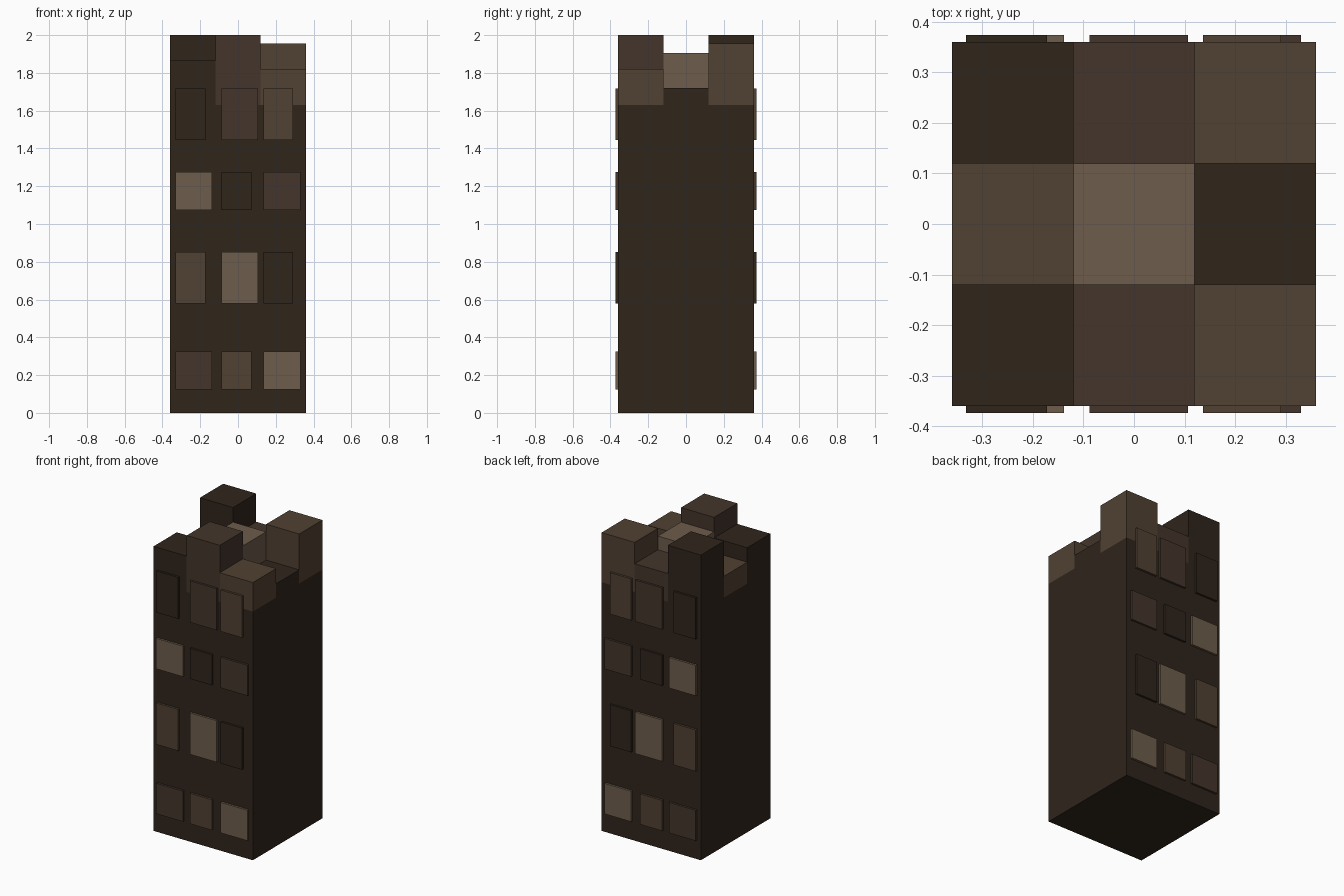
import bpy

if "Cube" in bpy.data.objects:
    bpy.data.objects.remove(bpy.data.objects["Cube"])


def mat(name, rgb):
    m = bpy.data.materials.new(name)
    m.diffuse_color = [(c / 255) ** 2.2 for c in rgb] + [1]
    m.use_nodes = True
    m.node_tree.nodes["Principled BSDF"].inputs["Base Color"].default_value = m.diffuse_color
    return m


DARK = mat("dark_stone", (51, 41, 33))
BROWN = mat("brown_stone", (69, 56, 47))
TAN = mat("tan_stone", (82, 67, 53))
LIGHT = mat("light_stone", (109, 93, 76))


def box(name, x0, x1, y0, y1, z0, z1, material):
    bpy.ops.mesh.primitive_cube_add(
        size=1, location=((x0 + x1) / 2, (y0 + y1) / 2, (z0 + z1) / 2))
    o = bpy.context.object
    o.name = name
    o.scale = (x1 - x0, y1 - y0, z1 - z0)
    bpy.ops.object.transform_apply(location=True, rotation=False, scale=True)
    o.data.materials.append(material)
    return o


H, BASE, CELL, OUT = 0.36, 1.63, 0.24, 0.374

# Main tower body
box("tower_body", -H, H, -H, H, 0, BASE, DARK)

# Stepped blocks on top, 3 x 3, front row first
blocks = [
    [(1.865, DARK), (2.0, BROWN), (1.82, TAN)],
    [(1.77, TAN), (1.905, LIGHT), (1.72, DARK)],
    [(2.0, DARK), (1.815, BROWN), (1.955, TAN)],
]
for j, row in enumerate(blocks):
    for i, (top, m) in enumerate(row):
        x, y = -H + i * CELL, -H + j * CELL
        box(f"top_block_{j}_{i}", x, x + CELL, y, y + CELL, BASE, top, m)

# Raised panels on the front, mirrored to the back
starts = (-0.332, -0.088, 0.136)
rows = [
    (0.125, 0.325, (0.194, 0.16, 0.194), (BROWN, TAN, LIGHT)),
    (0.58, 0.852, (0.16, 0.195, 0.155), (TAN, LIGHT, DARK)),
    (1.075, 1.275, (0.194, 0.16, 0.194), (LIGHT, DARK, BROWN)),
    (1.445, 1.717, (0.16, 0.195, 0.155), (DARK, BROWN, TAN)),
]
for r, (z0, z1, widths, mats) in enumerate(rows):
    for c in range(3):
        panel = box(f"panel_{r}_{c}", starts[c], starts[c] + widths[c],
                    -OUT, -H + 0.01, z0, z1, mats[c])
        mirror = panel.modifiers.new("mirror", 'MIRROR')
        mirror.use_axis = (False, True, False)
        mirror.mirror_object = bpy.data.objects["tower_body"]
        # origin sits at the world centre, so the mirror plane is y = 0
